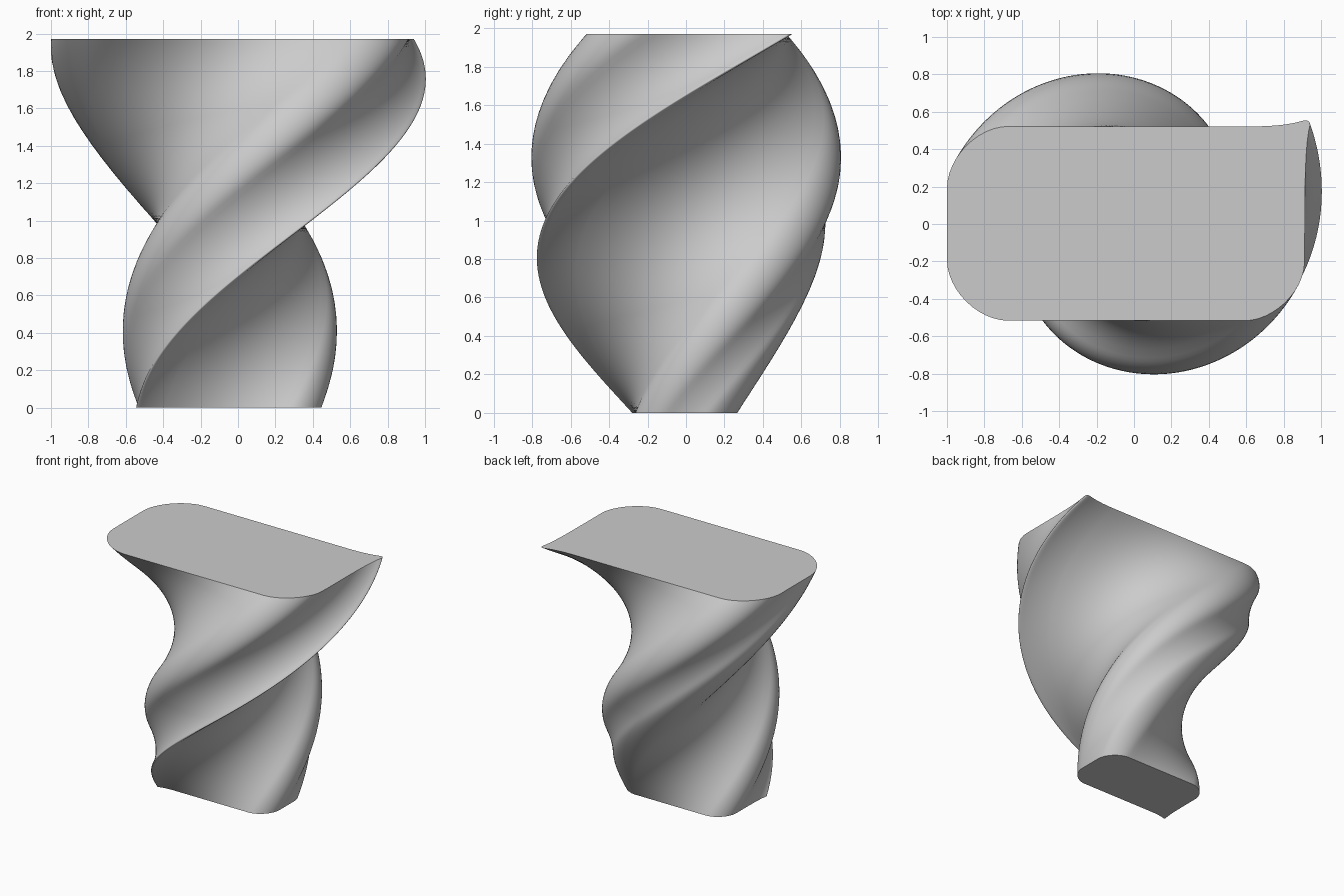
import bpy
import bmesh
from math import radians
from mathutils import Vector, Matrix, geometry

cube = bpy.data.objects.get("Cube")
if cube:
    bpy.data.objects.remove(cube)

HEIGHT = 1.97
TWIST = radians(180)
BASE_SCALE = 0.51
LAYERS = 120
AXIS = Vector((-0.043, 0.002, 0))


def flat(x, y):
    return Vector((x, y, 0))


def line(a, b, steps=16):
    return [a.lerp(b, i / steps) for i in range(steps)]


def curve(a, ha, hb, b, steps=12):
    return geometry.interpolate_bezier(a, ha, hb, b, steps + 1)[:-1]


def corner(a, peak, b, pull=0.5):
    return curve(a, a.lerp(peak, pull), b.lerp(peak, pull), b)


# Rounded rectangle with one corner drawn out to a blunt tip
front_l, front_r = flat(-0.67, -0.517), flat(0.59, -0.517)
right_f, tip_r = flat(0.912, -0.21), flat(0.94, 0.525)
tip_b, back_r = flat(0.895, 0.55), flat(0.64, 0.522)
back_l, left_b, left_f = flat(-0.67, 0.522), flat(-1, 0.19), flat(-1, -0.19)
profile = (
    line(front_l, front_r)
    + corner(front_r, flat(0.9, -0.517), right_f)
    + curve(right_f, flat(0.915, 0.1), flat(0.908, 0.4), tip_r, 16)
    + curve(tip_r, flat(0.943, 0.55), flat(0.93, 0.56), tip_b, 8)
    + curve(tip_b, flat(0.82, 0.528), flat(0.72, 0.522), back_r)
    + line(back_r, back_l)
    + corner(back_l, flat(-1, 0.522), left_b)
    + line(left_b, left_f, 8)
    + corner(left_f, flat(-1, -0.517), front_l)
)

# Twisted, widening column lofted from the profile
bm = bmesh.new()
rings = []
for layer in range(LAYERS + 1):
    t = layer / LAYERS
    turn = Matrix.Rotation(TWIST * (t - 1), 3, "Z")
    size = BASE_SCALE + (1 - BASE_SCALE) * t
    lift = Vector((0, 0, HEIGHT * t))
    rings.append([bm.verts.new(AXIS + turn @ (p - AXIS) * size + lift) for p in profile])

count = len(profile)
for low, high in zip(rings, rings[1:]):
    for i in range(count):
        j = (i + 1) % count
        bm.faces.new((low[i], low[j], high[j], high[i]))

# Flat end caps
bm.faces.new(rings[-1])
bm.faces.new(rings[0][::-1])

mesh = bpy.data.meshes.new("twisted_column")
bm.to_mesh(mesh)
bm.free()
column = bpy.data.objects.new("twisted_column", mesh)
bpy.context.collection.objects.link(column)

# Plain grey finish
grey = bpy.data.materials.new("light grey")
grey.use_nodes = True
colour = (0.6, 0.6, 0.6, 1)
grey.diffuse_color = colour
grey.node_tree.nodes["Principled BSDF"].inputs["Base Color"].default_value = colour
mesh.materials.append(grey)

bpy.ops.object.select_all(action="DESELECT")
column.select_set(True)
bpy.context.view_layer.objects.active = column
bpy.ops.object.shade_smooth_by_angle(angle=radians(40))
